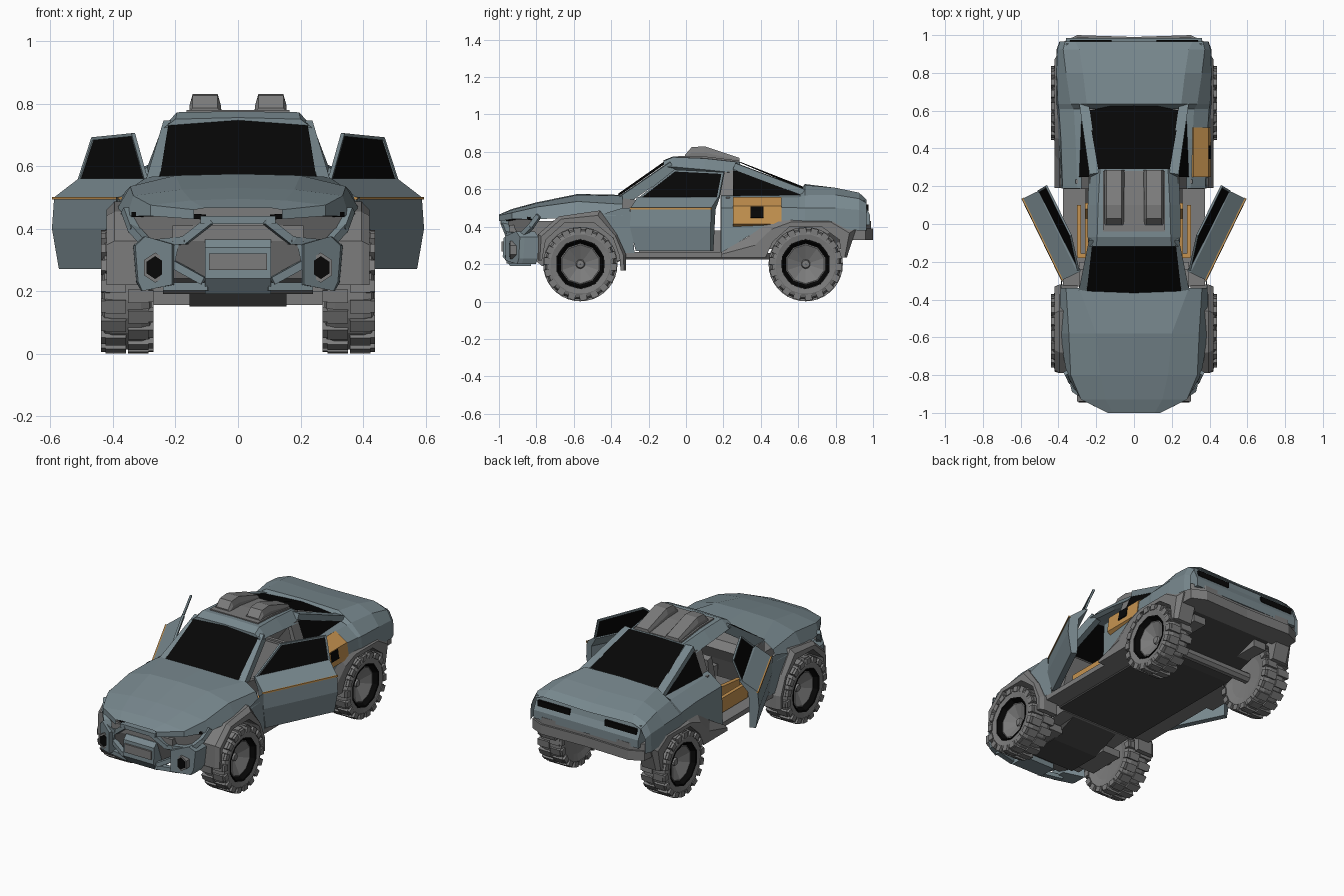
import bpy, bmesh, math
from mathutils import Vector as V, Matrix as M

def mat(name, c):
    m = bpy.data.materials.new(name)
    m.diffuse_color = (*c, 1)
    return m

BLUE = mat("blue_paint", (.19, .25, .275))
BLACK = mat("black_glass", (.002, .002, .002))
ORANGE = mat("orange_trim", (.56, .29, .08))
DARK = mat("dark_underbody", (.06, .06, .06))
GREY = mat("grey_trim", (.2, .2, .2))

def finish(name, bm, m=None, mirror=True):
    bmesh.ops.recalc_face_normals(bm, faces=bm.faces)
    me = bpy.data.meshes.new(name)
    bm.to_mesh(me)
    bm.free()
    ob = bpy.data.objects.new(name, me)
    bpy.context.collection.objects.link(ob)
    me.materials.append(m or GREY)
    if mirror:
        ob.modifiers.new("mirror", 'MIRROR').merge_threshold = .0005
    return ob

def loft(name, sections, m=None, closed=True, mirror=True, caps=True):
    """Skin equal-length rows of 3D points; closed rows get end caps."""
    bm = bmesh.new()
    rows = [[bm.verts.new(p) for p in s] for s in sections]
    n = len(rows[0])
    for a, b in zip(rows, rows[1:]):
        for i in range(n if closed else n - 1):
            j = (i + 1) % n
            bm.faces.new((a[i], a[j], b[j], b[i]))
    if closed and caps:
        bm.faces.new(rows[0])
        bm.faces.new(rows[-1])
    return finish(name, bm, m, mirror)

def stations(name, st, m=None, closed=False):
    """Half cross-sections (x, z) placed along y."""
    return loft(name, [[(x, y, z) for x, z in pts] for y, pts in st], m, closed)

def prism(name, yz, x0, x1, m=None):
    return loft(name, [[(x, y, z) for y, z in yz] for x in (x0, x1)], m)

def box(name, x0, x1, y0, y1, z0, z1, m=None):
    return prism(name, [(y0, z0), (y1, z0), (y1, z1), (y0, z1)], x0, x1, m)

def panel(name, pts, m=None):
    bm = bmesh.new()
    bm.faces.new([bm.verts.new(p) for p in pts])
    return finish(name, bm, m)

def bars(name, pts, w, h, m=None):
    """Rectangular bars along a path of points."""
    bm = bmesh.new()
    for p, q in zip(pts, pts[1:]):
        p, q = V(p), V(q)
        d = q - p
        rot = d.to_track_quat('Y', 'Z').to_matrix().to_4x4()
        bmesh.ops.create_cube(bm, size=1, matrix=M.Translation((p + q) / 2) @ rot @ M.Diagonal((w, d.length + w * .4, h, 1)))
    return finish(name, bm, m)

def lathe(name, prof, n, cx, cy, cz, m=None):
    """Revolve (radius, x) about an x-parallel axis."""
    secs = []
    for r, x in prof:
        secs.append([(cx + x, cy + r * math.cos(t), cz + r * math.sin(t)) for t in [2 * math.pi * (i + .5) / n for i in range(n)]])
    return loft(name, secs, m, caps=False)

# bonnet and front wings
stations("bonnet", [
    (-1.0, [(0, .465), (.11, .465), (.14, .46), (.14, .43)]),
    (-.93, [(0, .495), (.15, .49), (.28, .475), (.28, .44)]),
    (-.80, [(0, .53), (.18, .525), (.335, .505), (.355, .44)]),
    (-.58, [(0, .575), (.20, .57), (.345, .535), (.395, .45)]),
    (-.34, [(0, .57), (.29, .565), (.36, .52), (.39, .46)])], BLUE)
panel("wing_side", [(.39, -.47, .46), (.39, -.34, .50), (.385, -.30, .50), (.375, -.275, .26), (.385, -.34, .26)], BLUE)

# front and rear wheel arches
def arch(name, outer, inner):
    loft(name, [[(.30, *o), (.395, *o), (.42, o[0] * .6 + i[0] * .4, o[1] * .6 + i[1] * .4), (.42, *i), (.30, *i)]
                for o, i in zip(outer, inner)])

arch("front_arch", [(-.79, .22), (-.79, .36), (-.68, .455), (-.46, .487), (-.37, .36), (-.32, .25), (-.32, .165)],
     [(-.77, .22), (-.75, .33), (-.65, .42), (-.49, .42), (-.39, .34), (-.355, .24), (-.35, .165)])
arch("rear_arch", [(.19, .265), (.33, .345), (.45, .43), (.56, .44), (.81, .44), (.91, .39), (.86, .235)],
     [(.19, .235), (.425, .235), (.465, .32), (.555, .40), (.725, .40), (.82, .33), (.83, .235)])
box("rear_wheel_tub", .18, .262, .42, .84, .28, .46)

# roof, pillars and glass
stations("roof", [
    (-.12, [(0, .755), (.20, .75), (.24, .72), (.22, .71), (0, .73)]),
    (-.07, [(0, .775), (.195, .772), (.245, .72), (.225, .705), (0, .74)]),
    (.10, [(0, .77), (.19, .765), (.245, .705), (.22, .695), (0, .735)]),
    (.29, [(0, .748), (.18, .744), (.238, .685), (.215, .675), (0, .72)])], BLUE, True)
prism("roof_panel", [(-.04, .77), (.28, .745), (.28, .754), (.10, .776), (-.04, .779)], 0, .165)
stations("roof_scoop", [
    (y, [(.05, .75), (.155, .75), (.155, z - d), (.145, z), (.065, z), (.055, z - d)])
    for y, z, d in ((-.005, .785, .01), (.03, .825, .03), (.10, .83, .035), (.285, .768, .01))], None, True)
bars("front_pillar", [(.27, -.34, .54), (.217, -.08, .718)], .04, .055, BLUE)
stations("middle_pillar", [(y, [(.235, .70), (.28, .56), (.36, .50), (.372, .25), (.33, .25), (.32, .48), (.25, .55), (.21, .70)])
                           for y in (.185, .26)], None, True)
bars("rear_rail", [(.212, .27, .72), (.265, .64, .58)], .05, .035, BLUE)
panel("windscreen", [(0, -.365, .575), (.25, -.355, .567), (.222, -.11, .737), (0, -.118, .748)], BLACK)
panel("rear_window", [(0, .29, .747), (.19, .29, .742), (.243, .60, .61), (0, .65, .605)], BLACK)
panel("quarter_window", [(.238, .25, .70), (.235, .36, .69), (.275, .64, .57), (.29, .25, .565)], BLACK)

# rear quarters, deck and tail
stations("rear_quarter", [
    (.187, [(.27, .57), (.30, .558), (.378, .50), (.385, .26)]),
    (.45, [(.27, .57), (.31, .556), (.387, .505), (.398, .42)]),
    (.65, [(.26, .57), (.32, .558), (.40, .50), (.41, .42)])], BLUE)
stations("rear_deck", [
    (.61, [(0, .59), (.24, .59), (.32, .56), (.398, .50), (.408, .42)]),
    (.635, [(0, .628), (.25, .622), (.335, .568), (.403, .50), (.412, .41)]),
    (.80, [(0, .603), (.27, .608), (.36, .57), (.41, .50), (.415, .39)]),
    (.925, [(0, .577), (.29, .582), (.375, .55), (.405, .49), (.41, .38)]),
    (.965, [(0, .535), (.31, .545), (.365, .525), (.393, .47), (.395, .38)])], BLUE)
prism("tail_panel", [(.90, .54), (.955, .54), (.965, .50), (.985, .46), (.985, .41), (.90, .41)], 0, .36, BLUE)
box("tail_slot", .12, .34, .95, .975, .485, .52, BLACK)
for nm, z0, z1, e in (("rear_bumper", .33, .39, 0), ("bumper_top", .39, .43, .012)):
    loft(nm, [[(0, .86, z), (0, .99 - e, z), (.30, 1.0 - e, z), (.385, .96 - e, z), (.39, .85, z)] for z in (z0, z1)])

# orange service hatch on the right rear shoulder
def hatch(name, y0, y1, line, m):
    line = [V((x, 0, z)) for x, z in line]
    ring = line + [v - V((.03, 0, .02)) for v in line][::-1]
    loft(name, [[v + V((0, y, 0)) for v in ring] for y in (y0, y1)], m, mirror=False)

hatch("service_hatch", .25, .51, [(.315, .56), (.395, .51), (.407, .415)], ORANGE)
hatch("hatch_socket", .345, .415, [(.398, .508), (.402, .48), (.408, .45)], BLACK)

# floor, sills and drivetrain
prism("floor", [(-.33, .225), (.50, .225), (.86, .33), (.97, .335), (.97, .38), (.80, .38), (.48, .26), (-.33, .26)], 0, .27, DARK)
box("sill", .26, .375, -.33, .43, .235, .265)
prism("engine_bay", [(-.83, .24), (-.77, .19), (-.33, .22), (-.33, .44), (-.80, .43), (-.83, .40)], 0, .24)
prism("skid_plate", [(-.76, .19), (-.73, .15), (-.52, .15), (-.33, .225), (-.33, .24), (-.62, .195)], 0, .155, DARK)
box("front_subframe", .15, .27, -.68, -.45, .155, .20)
for nm, y in (("front_axle", -.565), ("rear_axle", .64)):
    lathe(nm, [(.032, -.30), (.032, 0)], 8, .30, y, .20)
bars("front_strut", [(.16, -.56, .38), (.28, -.56, .24)], .04, .04)

# cabin interior
prism("dashboard", [(-.36, .27), (-.30, .27), (-.24, .42), (-.20, .50), (-.24, .54), (-.36, .555)], 0, .29)
box("bulkhead", 0, .31, .215, .235, .25, .56)
prism("seat", [(-.16, .27), (.09, .27), (.13, .60), (.09, .61), (.03, .38), (-.16, .36)], .06, .24)
prism("seat_bolster", [(-.17, .28), (.08, .28), (.11, .46), (.08, .47), (.03, .40), (-.17, .38)], .235, .26, ORANGE)
box("seat_front_trim", .235, .30, -.18, -.155, .27, .36, ORANGE)
box("seat_side_trim", .28, .302, -.17, .10, .27, .36, ORANGE)
box("centre_console", 0, .045, -.25, .21, .26, .38)

# front face: grille bar, lamps, bumper and fog lamps
box("nose_bar", 0, .12, -.99, -.94, .415, .44, BLUE)
bars("lamp_frame", [(.09, -.975, .425), (.17, -.95, .362), (.29, -.88, .35), (.335, -.83, .40), (.355, -.79, .455)], .03, .025, BLUE)
bars("lamp_slit", [(.11, -.955, .437), (.26, -.91, .447), (.33, -.83, .445)], .02, .016, BLACK)
panel("lamp", [(.10, -.955, .43), (.27, -.90, .455), (.345, -.80, .45), (.325, -.82, .39), (.28, -.865, .35), (.17, -.93, .36)])
prism("lower_grille", [(-.945, .41), (-.945, .36), (-.90, .24), (-.82, .22), (-.82, .41)], 0, .21)
prism("bumper_centre", [(-.95, .365), (-.975, .34), (-.98, .24), (-.94, .19), (-.83, .19), (-.83, .365)], 0, .105, BLUE)
box("bumper_insert", 0, .092, -.987, -.96, .268, .32)
bars("bumper_brace", [(.115, -.95, .235), (.215, -.925, .29), (.20, -.925, .36)], .03, .025, BLUE)
bars("bumper_lower_brace", [(.10, -.945, .215), (.23, -.915, .215)], .03, .025, BLUE)
loft("fog_pod", [[(x + k * .3 * (x - .265), y + (x - .265) * .6, z) for x, z in
                  ((.205, .22), (.31, .20), (.325, .23), (.335, .345), (.30, .375), (.205, .35))]
                 for y, k in ((-.93, -.3), (-.905, 0), (-.83, .05))], BLUE)

def fog(name, r, y, m):
    loft(name, [[(.265 + r * math.cos(t), yy, .275 + r * 1.15 * math.sin(t)) for t in [i * math.pi / 3 + .52 for i in range(6)]]
                for yy in (y, -.90)], m)

fog("fog_ring", .042, -.94, None)
fog("fog_lens", .032, -.944, BLACK)

# doors, swung open on their front hinges (u along, w outward)
A = math.radians(26)
def D(u, w, z):
    return (.385 + u * math.sin(A) + w * math.cos(A), -.30 + u * math.cos(A) - w * math.sin(A), z)

loft("door", [[D(u + k, w, z) for w, z, k in
               ((-.02, .27, d), (0, .40, 0), (-.008, .50, 0), (-.095, .56, 0), (-.115, .56, 0), (-.06, .49, 0), (-.055, .27, d))]
              for u, d in ((0, .025), (.48, -.01))], BLUE)
G = [D(.01, -.105, .555), D(.195, -.15, .70), D(.482, -.148, .687), D(.478, -.10, .56)]
panel("door_window", G, BLACK)
bars("door_window_frame", G, .012, .01, BLUE)
bars("door_stripe", [D(0, -.008, .497), D(.48, -.008, .497)], .012, .009, ORANGE)

# wheels with knobbly tyres
for side, cy in (("front", -.565), ("rear", .64)):
    cx, cz = .355, .20
    lathe(side + "_tyre", [(.001, -.06), (.12, -.068), (.16, -.078), (.18, -.072), (.19, -.045), (.19, .045),
                           (.18, .072), (.16, .08), (.13, .074), (.12, .04)], 20, cx, cy, cz)
    lathe(side + "_rim_ring", [(.135, .06), (.133, .079), (.125, .076), (.108, .045)], 10, cx, cy, cz, BLACK)
    lathe(side + "_rim", [(.11, .03), (.11, .05), (.104, .052), (.025, .015), (.02, .025), (.001, .027)], 10, cx, cy, cz)
    bm = bmesh.new()
    for i in range(18):
        for s in (-1, 1):
            rot = M.Translation((cx, cy, cz)) @ M.Rotation((i + .25 * s) * math.pi / 9, 4, 'X')
            for x, r, size in ((.036, .189, (.066, .043, .018)), (.074, .178, (.02, .038, .033))):
                bmesh.ops.create_cube(bm, size=1, matrix=rot @ M.Translation((s * x, 0, r)) @ M.Diagonal((*size, 1)))
    finish(side + "_tread", bm)
